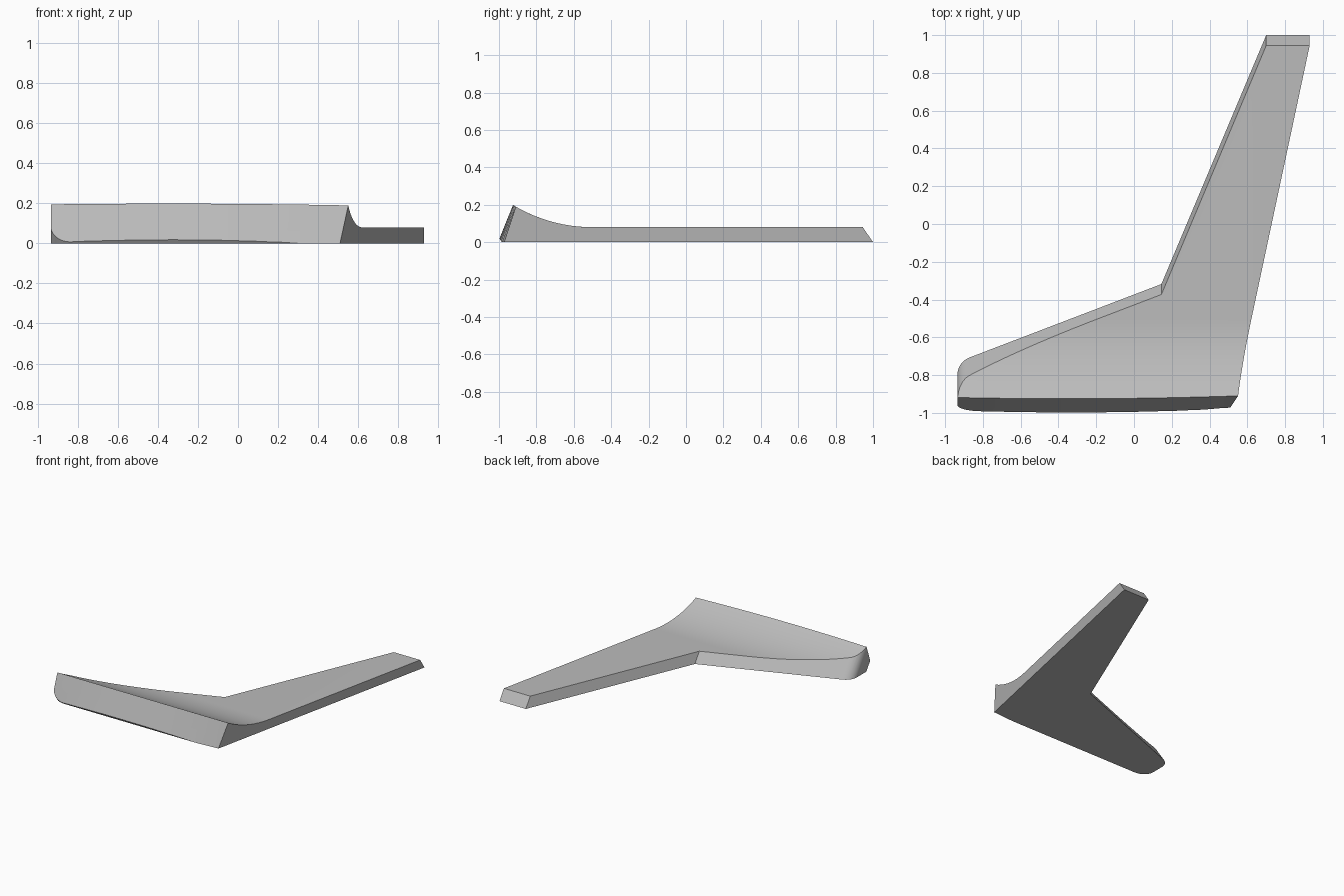
import bpy, bmesh, math

if "Cube" in bpy.data.objects:
    bpy.data.objects.remove(bpy.data.objects["Cube"])

SHEAR = -0.69          # side walls lean towards the front as they rise
FLAT, RADIUS = 0.08, 0.82


def corner(cx, cy, rx, ry, a0, a1, n=10):
    """Points on an elliptical corner, angles in degrees."""
    return [(cx + rx * math.cos(math.radians(a0 + (a1 - a0) * i / n)),
             cy + ry * math.sin(math.radians(a0 + (a1 - a0) * i / n))) for i in range(n + 1)]


def make_object(name, bm):
    bmesh.ops.recalc_face_normals(bm, faces=bm.faces)
    mesh = bpy.data.meshes.new(name)
    bm.to_mesh(mesh)
    bm.free()
    obj = bpy.data.objects.new(name, mesh)
    bpy.context.collection.objects.link(obj)
    return obj


def loft(name, rings):
    """Closed solid through matching rings of points."""
    bm = bmesh.new()
    rows = [[bm.verts.new(p) for p in ring] for ring in rings]
    n = len(rows[0])
    for a, b in zip(rows, rows[1:]):
        for i in range(n):
            j = (i + 1) % n
            bm.faces.new((a[i], a[j], b[j], b[i]))
    bm.faces.new(rows[0])
    bm.faces.new(rows[-1])
    return make_object(name, bm)


# Plan outline: long arm, elbow, rounded toe, heel
outline = [(0.93, 1.0), (0.70, 1.0), (0.145, -0.318)]
outline += corner(-0.835, -0.80, 0.10, 0.10, 112, 180)
outline += corner(-0.83, -0.90, 0.105, 0.085, 180, 270)
outline += [(0.35, -0.985), (0.505, -0.985), (0.507, -0.985)]
bracket = loft("angled_bracket",
               [[(x, y + SHEAR * z, z) for x, y in outline] for z in (0.0, 0.4)])


# Side profile: leaning front, concave rise, flat top; front bows slightly along x
def profile(x):
    bow = (x + 0.35) ** 2
    low, high = -1.004 + 0.045 * bow, -0.925 + 0.0185 * bow
    rise = (high - low) / 0.19
    pts = [(x, 1.3, -0.1), (x, low - 0.1 * rise, -0.1)]
    for i in range(17):
        y = high + (-0.5 - high) * i / 16
        z = FLAT + RADIUS - math.sqrt(RADIUS ** 2 - (y + 0.5) ** 2)
        pts.append((x, y, z))
    return pts + [(x, 1.3, FLAT)]


cutter = loft("profile_cutter", [profile(-1.1 + 2.2 * i / 14) for i in range(15)])
cutter.hide_render = True

# Keep the part of the outline solid that lies inside the profile
mod = bracket.modifiers.new("Trim", 'BOOLEAN')
mod.operation = 'INTERSECT'
mod.solver = 'EXACT'
mod.object = cutter
bpy.context.view_layer.objects.active = bracket
bracket.select_set(True)
cutter.select_set(False)
bpy.ops.object.modifier_apply(modifier=mod.name)
bpy.data.objects.remove(cutter)

# Plain grey finish
grey = bpy.data.materials.new("grey")
grey.diffuse_color = (0.5, 0.5, 0.5, 1)
grey.use_nodes = True
grey.node_tree.nodes["Principled BSDF"].inputs["Base Color"].default_value = grey.diffuse_color
bracket.data.materials.clear()
bracket.data.materials.append(grey)
for poly in bracket.data.polygons:
    poly.material_index = 0
bpy.ops.object.shade_smooth_by_angle(angle=math.radians(25))
